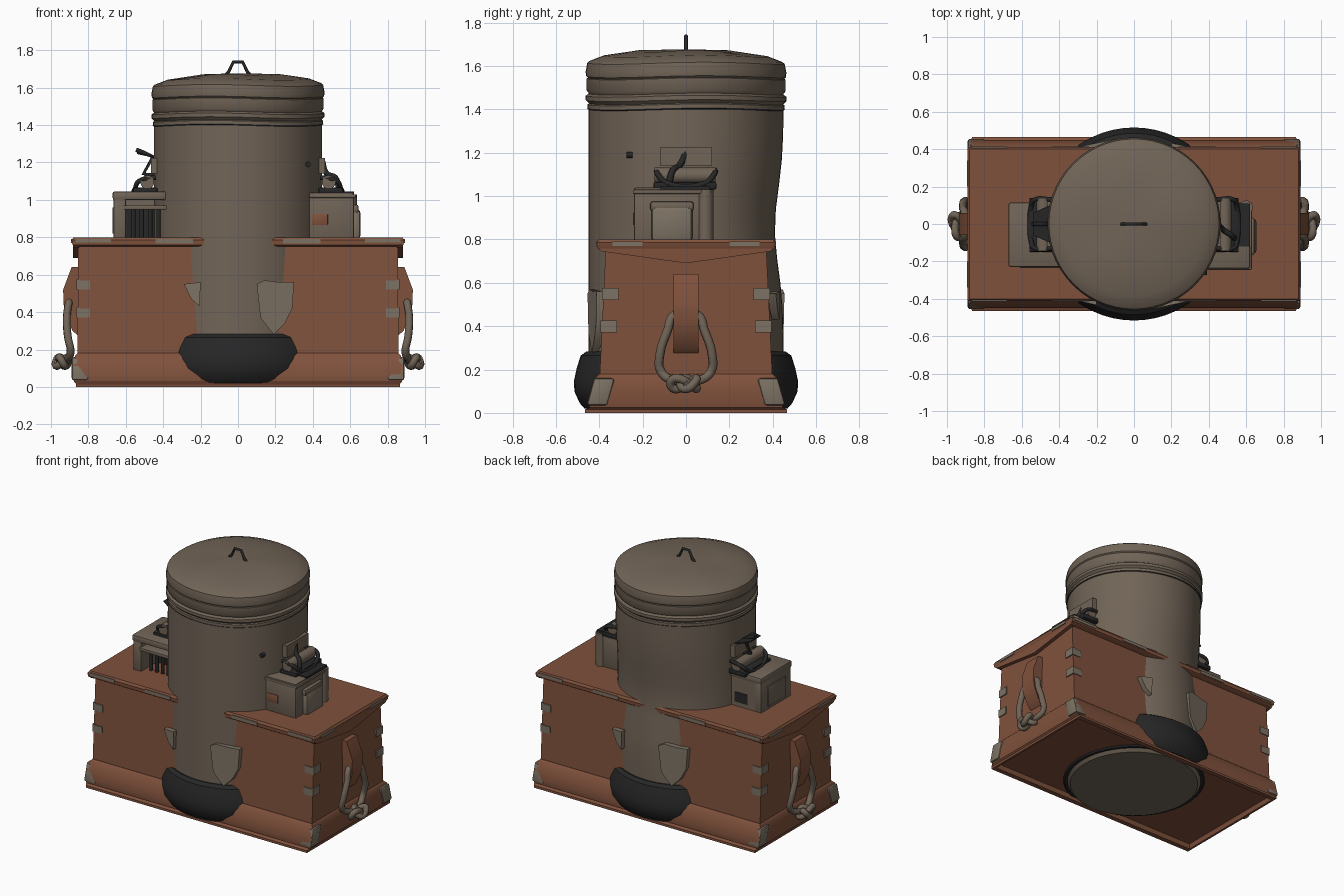
import bpy, bmesh, math
from mathutils import Vector, Matrix

cube = bpy.data.objects.get("Cube")
if cube:
    bpy.data.objects.remove(cube, do_unlink=True)


def material(name, r, g, b):
    m = bpy.data.materials.new(name)
    m.use_nodes = True
    m.diffuse_color = (r, g, b, 1)
    bsdf = next(n for n in m.node_tree.nodes if n.type == 'BSDF_PRINCIPLED')
    bsdf.inputs["Base Color"].default_value = (r, g, b, 1)
    bsdf.inputs["Roughness"].default_value = 0.9
    return m


RUST = material("rust brown", 0.215, 0.083, 0.045)
METAL = material("dull metal", 0.165, 0.128, 0.095)
WORN = material("worn metal", 0.205, 0.168, 0.128)
BLACK = material("black rubber", 0.02, 0.02, 0.02)


def finish(name, bm, mat, angle=35):
    bmesh.ops.recalc_face_normals(bm, faces=bm.faces)
    me = bpy.data.meshes.new(name)
    bm.to_mesh(me)
    bm.free()
    me.materials.append(mat)
    me.shade_smooth()
    me.set_sharp_from_angle(angle=math.radians(angle))
    ob = bpy.data.objects.new(name, me)
    bpy.context.collection.objects.link(ob)
    return ob


def box(name, x, y, z, mat, bevel=0.0):
    """Box from (min, max) pairs."""
    bm = bmesh.new()
    bmesh.ops.create_cube(bm, size=1)
    for v in bm.verts:
        v.co = [(a + b) / 2 + c * abs(b - a) for (a, b), c in zip((x, y, z), v.co)]
    if bevel:
        bmesh.ops.bevel(bm, geom=bm.edges[:], offset=bevel, segments=2, affect='EDGES', profile=0.5)
    return finish(name, bm, mat)


def loft(name, rings, mat):
    """Stack of centred rectangles (half x, half y, z), capped."""
    bm = bmesh.new()
    loops = [[bm.verts.new((sx * hx, sy * hy, z)) for sx, sy in ((-1, -1), (1, -1), (1, 1), (-1, 1))]
             for hx, hy, z in rings]
    for a, b in zip(loops, loops[1:]):
        for i in range(4):
            bm.faces.new((a[i], a[(i + 1) % 4], b[(i + 1) % 4], b[i]))
    bm.faces.new(loops[0])
    bm.faces.new(loops[-1])
    return finish(name, bm, mat)


def revolve(name, profile, mat, shape=None, n=56):
    bm = bmesh.new()
    verts = [bm.verts.new((r, 0, z)) for r, z in profile]
    edges = [bm.edges.new(p) for p in zip(verts, verts[1:])]
    bmesh.ops.spin(bm, geom=verts + edges, cent=(0, 0, 0), axis=(0, 0, 1), angle=math.tau, steps=n)
    bmesh.ops.remove_doubles(bm, verts=bm.verts, dist=1e-4)
    for v in bm.verts:
        if shape:
            shape(v.co)
    return finish(name, bm, mat)


def prism(name, points, offset, mat):
    """Flat outline pushed along an offset vector."""
    bm = bmesh.new()
    face = bm.faces.new([bm.verts.new(p) for p in points])
    ext = bmesh.ops.extrude_face_region(bm, geom=[face], use_keep_orig=True)
    bmesh.ops.translate(bm, verts=[g for g in ext['geom'] if isinstance(g, bmesh.types.BMVert)], vec=offset)
    return finish(name, bm, mat)


def tube(name, points, radius, mat, cyclic=False, smooth=True):
    cu = bpy.data.curves.new(name, 'CURVE')
    cu.dimensions = '3D'
    cu.bevel_depth, cu.bevel_resolution, cu.resolution_u = radius, 2, 5
    cu.use_fill_caps = True
    sp = cu.splines.new('BEZIER')
    sp.bezier_points.add(len(points) - 1)
    for bp, p in zip(sp.bezier_points, points):
        bp.co = p
        bp.handle_left_type = bp.handle_right_type = 'AUTO' if smooth else 'VECTOR'
    sp.use_cyclic_u = cyclic
    cu.materials.append(mat)
    ob = bpy.data.objects.new(name, cu)
    bpy.context.collection.objects.link(ob)
    return ob


def rod(name, centre, radius, length, axis, mat):
    bm = bmesh.new()
    rot = Matrix.Rotation(math.pi / 2, 4, 'X') if axis == 'Y' else Matrix()
    bmesh.ops.create_cone(bm, cap_ends=True, segments=16, radius1=radius, radius2=radius, depth=length,
                          matrix=Matrix.Translation(centre) @ rot)
    return finish(name, bm, mat)


# Barrel with a dent in its back
def dent(co):
    if co.y > 0:
        co.y *= 1 - 0.09 * math.exp(-((co.z - 0.85) / 0.25) ** 2)


revolve("barrel", [(0, 0), (0.43, 0)] + [(0.45, 0.02 + 0.115 * i) for i in range(13)], METAL, dent)


# Lid and hoops, slightly battered
def batter(co):
    a = math.atan2(co.y, co.x)
    co.z += 0.006 * math.sin(3 * a + 1) * min(1, co.length * 0.5)


revolve("barrel_hoops", [(0.44, 1.39), (0.455, 1.4), (0.455, 1.42), (0.448, 1.425), (0.463, 1.44), (0.463, 1.46),
                         (0.448, 1.47), (0.458, 1.485), (0.458, 1.54), (0.44, 1.55)], METAL, batter)
revolve("barrel_seam", [(0.45, 1.397), (0.457, 1.4), (0.45, 1.405)], BLACK, batter)
revolve("barrel_lid", [(0.44, 1.53), (0.46, 1.55), (0.463, 1.57), (0.455, 1.612), (0.445, 1.62), (0.38, 1.645),
                       (0.22, 1.668), (0, 1.672)], METAL, batter)
tube("lid_handle", [(-0.07, 0, 1.665), (-0.05, 0, 1.685), (-0.025, 0, 1.738), (0.025, 0, 1.738),
                    (0.05, 0, 1.685), (0.07, 0, 1.665)], 0.009, BLACK, smooth=False)
rod("barrel_plug", (0.375, -0.26, 1.19), 0.014, 0.028, 'Y', BLACK)

# Rubber ring round the foot of the barrel
revolve("rubber_ring", [(0.44, 0.02), (0.468, 0.02), (0.49, 0.045), (0.515, 0.1), (0.516, 0.15), (0.503, 0.21),
                        (0.485, 0.265), (0.46, 0.282), (0.44, 0.28)], BLACK)

# Chest: hollow-bottomed plinth, tapered body, flat lid
loft("plinth", [(0.8, 0.38, 0.03), (0.84, 0.42, 0.03), (0.85, 0.43, 0.0), (0.865, 0.465, 0.0), (0.865, 0.465, 0.016),
                (0.875, 0.445, 0.025), (0.882, 0.45, 0.06), (0.88, 0.435, 0.12), (0.872, 0.415, 0.165),
                (0.858, 0.4, 0.18)], RUST)
loft("chest_body", [(0.858, 0.398, 0.17), (0.855, 0.37, 0.77)], RUST)
loft("chest_lid", [(0.875, 0.395, 0.75), (0.885, 0.41, 0.76), (0.89, 0.412, 0.785), (0.88, 0.402, 0.8)], RUST)
for s in (-1, 1):
    # End gusset under the lid
    prism("lid_gusset", [(s * 0.85, -0.405, 0.765), (s * 0.85, -0.39, 0.745), (s * 0.85, 0, 0.69),
                         (s * 0.85, 0.39, 0.745), (s * 0.85, 0.405, 0.765)], (s * 0.033, 0, 0), RUST)
    # Handle strap
    prism("handle_strap", [(s * 0.85, -0.058, 0.27), (s * 0.885, -0.058, 0.3), (s * 0.93, -0.058, 0.4),
                           (s * 0.935, -0.058, 0.52), (s * 0.89, -0.058, 0.64), (s * 0.85, -0.058, 0.64)],
          (0, 0.116, 0), RUST)
    # Rope loop and knot
    half = [(0.905, 0.055, 0.45), (0.915, 0.085, 0.38), (0.91, 0.12, 0.27), (0.895, 0.115, 0.19), (0.91, 0.06, 0.15)]
    loop = half + [(x, -y, z) for x, y, z in reversed(half)]
    tube("rope_loop", [(s * x, y, z) for x, y, z in loop], 0.021, METAL, cyclic=True)
    knot = []
    for i in range(18):
        t = math.tau * i / 18
        knot.append((s * (0.94 + 0.013 * (math.sin(t) + 2 * math.sin(2 * t))),
                     0.024 * (math.cos(t) - 2 * math.cos(2 * t)), 0.135 - 0.025 * math.sin(3 * t)))
    tube("rope_knot", knot, 0.02, METAL, cyclic=True)
    tube("rope_end", [(s * 0.93, 0, 0.13), (s * 0.975, 0.01, 0.125)], 0.022, METAL)
    for d in (-1, 1):
        # Corner straps wrapping each upright edge
        for z in (0.37, 0.52):
            y = 0.398 - 0.028 * (z - 0.15) / 0.6
            box("corner_strap_front", (s * 0.79, s * 0.864), (d * (y - 0.02), d * (y + 0.006)), (z, z + 0.05), WORN)
            box("corner_strap_end", (s * 0.845, s * 0.864), (d * (y - 0.07), d * (y + 0.006)), (z, z + 0.055), WORN)
        # Plinth corner caps
        cap = box("plinth_corner_cap", (s * 0.8, s * 0.889), (d * 0.36, d * 0.455), (0.035, 0.16), WORN, 0.012)
        for v in cap.data.vertices:
            if v.co.z > 0.1:
                v.co.y -= d * 0.028
                if abs(v.co.x) < 0.83:
                    v.co.x += s * 0.03
                    v.co.z -= 0.02
        # Worn patches on the lid edge
        box("worn_lid_edge", (s * 0.24, s * 0.44), (d * 0.4, d * 0.415), (0.768, 0.79), WORN)
        box("worn_lid_corner", (s * 0.68, s * 0.87), (d * 0.4, d * 0.415), (0.772, 0.792), WORN)
        box("worn_lid_end", (s * 0.875, s * 0.893), (d * 0.2, d * 0.34), (0.77, 0.79), WORN)

    # Torn metal flaps beside the barrel, front and back
    for pts in ([(0.1, 0.55), (0.14, 0.57), (0.22, 0.56), (0.3, 0.56), (0.29, 0.42), (0.25, 0.34), (0.19, 0.28),
                 (0.12, 0.37)],
                [(-0.29, 0.55), (-0.2, 0.56), (-0.205, 0.43), (-0.25, 0.47)]):
        prism("metal_flap", [(s * x, s * (-0.475 + 0.21 * abs(x)), z) for x, z in pts], (0, s * 0.035, 0), WORN)

    # Bracket, roll and tray fixed to the barrel above each side unit
    tube("bracket", [(s * 0.44, 0.13, 1.12), (s * 0.53, 0.13, 1.1), (s * 0.55, 0.09, 1.06), (s * 0.55, -0.09, 1.06),
                     (s * 0.53, -0.13, 1.1), (s * 0.44, -0.13, 1.12)], 0.013, BLACK)
    rod("roll", (s * 0.485, -0.005, 1.095), 0.037, 0.28, 'Y', METAL)
    box("tray", (s * 0.43, s * 0.56), (-0.15, 0.14), (1.03, 1.065), BLACK, 0.008)
    box("backing_flap", (s * 0.43, s * 0.466), (-0.12, 0.12), (1.14, 1.225), METAL)

# Right side unit: closed case with a pouch and a column
box("case", (0.38, 0.62), (-0.24, 0.11), (0.79, 1.04), METAL, 0.012)
box("case_lid", (0.38, 0.63), (-0.245, 0.115), (1.01, 1.03), METAL, 0.005)
box("case_top_pad", (0.47, 0.62), (-0.12, 0.11), (1.03, 1.046), BLACK)
box("pouch", (0.6, 0.655), (-0.16, 0.03), (0.79, 0.95), WORN, 0.02)
box("pouch_flap", (0.6, 0.645), (-0.165, 0.035), (0.93, 0.975), METAL, 0.012)
rod("case_column", (0.6, 0.09, 0.91), 0.036, 0.24, 'Z', METAL)
box("rust_patch", (0.395, 0.48), (-0.244, -0.23), (0.865, 0.925), RUST, 0.004)
tube("hose", [(0.45, 0.0, 1.21), (0.475, -0.03, 1.14), (0.52, -0.06, 1.12), (0.54, -0.08, 1.05)], 0.015, BLACK)

# Left side unit: open-fronted frame with dark bars
box("frame_top", (-0.67, -0.38), (-0.23, 0.115), (1.0, 1.045), METAL, 0.01)
box("frame_outer_wall", (-0.665, -0.6), (-0.225, 0.11), (0.79, 1.01), METAL, 0.008)
box("frame_back_wall", (-0.62, -0.38), (0.04, 0.11), (0.79, 1.01), METAL)
box("frame_shelf", (-0.61, -0.37), (-0.235, 0.05), (0.948, 0.97), METAL, 0.004)
box("frame_inside", (-0.6, -0.4), (-0.05, 0.045), (0.79, 0.95), BLACK)
for i in range(4):
    rod("frame_bar", (-0.56 + 0.045 * i, -0.17, 0.875), 0.012, 0.16, 'Z', BLACK)
box("back_slot", (-0.56, -0.46), (0.105, 0.114), (0.83, 0.9), BLACK)
box("outer_panel", (-0.672, -0.66), (-0.16, 0.04), (0.82, 0.96), METAL, 0.003)
tube("hook_arm", [(-0.45, 0.0, 1.13), (-0.505, 0.0, 1.14), (-0.455, 0.0, 1.23), (-0.5, 0.0, 1.25),
                  (-0.545, 0.0, 1.268)], 0.012, BLACK, smooth=False)
prism("hook_flap", [(-0.45, -0.1, 1.225), (-0.54, -0.06, 1.245), (-0.54, 0.06, 1.245), (-0.45, 0.1, 1.225)],
      (0, 0, 0.008), BLACK)
